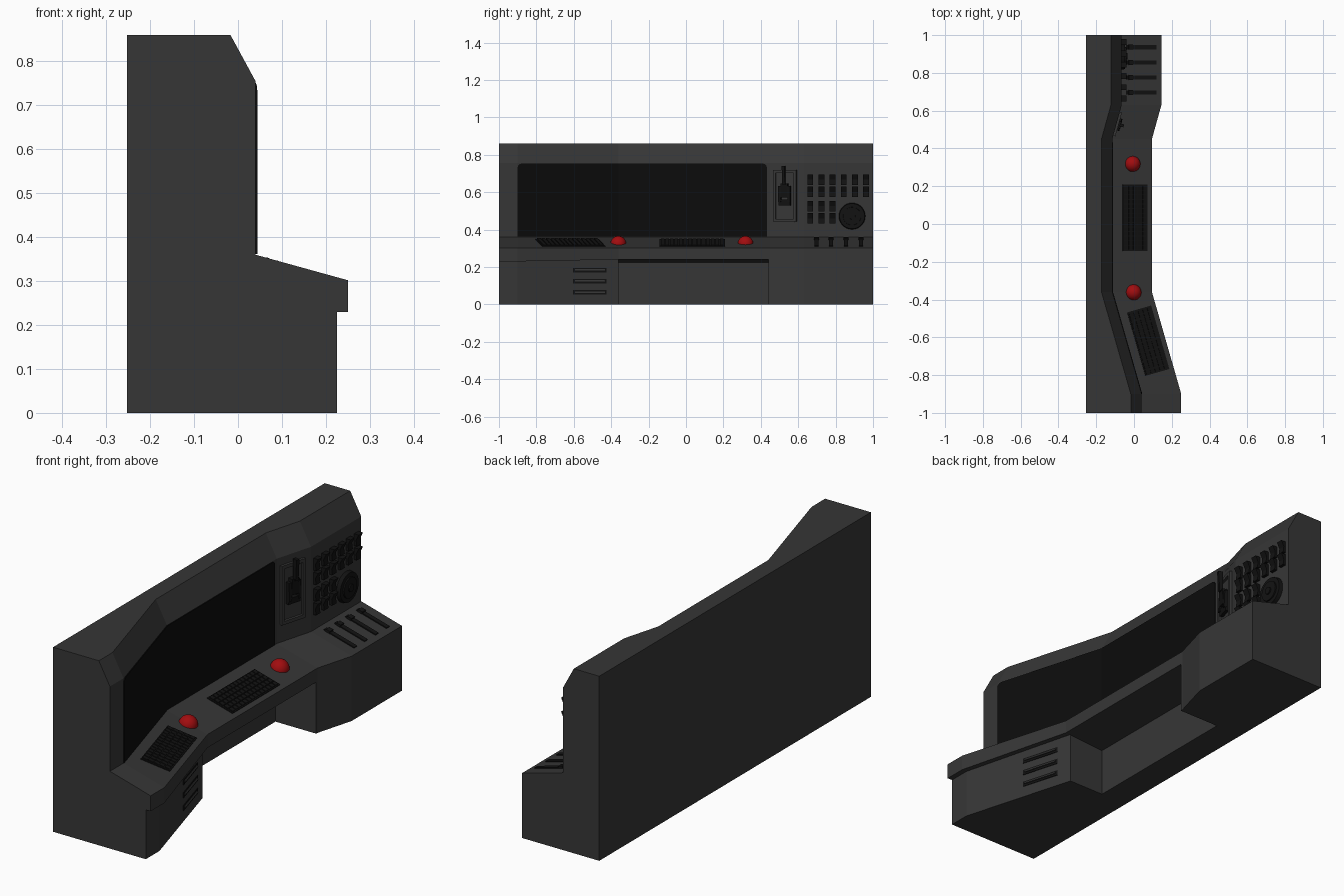
import bpy, bmesh, math
from mathutils import Matrix, Vector

if "Cube" in bpy.data.objects:
    bpy.data.objects.remove(bpy.data.objects["Cube"])


def material(name, rgb):
    m = bpy.data.materials.new(name)
    m.diffuse_color = (*rgb, 1)
    m.use_nodes = True
    m.node_tree.nodes["Principled BSDF"].inputs["Base Color"].default_value = m.diffuse_color
    return m


GREY = material("dark grey shell", (0.037, 0.037, 0.037))
BLACK = material("black plastic", (0.006, 0.006, 0.006))
GLASS = material("screen black", (0.0035, 0.0035, 0.0035))
RED = material("red button", (0.36, 0.004, 0.005))

# Bend line of the console: (y, sideways shift)
BEND = [(-1, 0), (-0.9, 0), (-0.36, -0.155), (0.45, -0.155), (0.63, -0.105), (1, -0.105)]


def bend(y):
    """Shift and slope of the bend line at y."""
    for (y0, s0), (y1, s1) in zip(BEND, BEND[1:]):
        if y <= y1:
            k = (s1 - s0) / (y1 - y0)
            return s0 + k * (y - y0), k


def basis(origin, a, b, n):
    m = Matrix((a, b, n)).transposed().to_4x4()
    m.translation = origin
    return m


def wall_frame(y, z, x=0.04):
    s, k = bend(y)
    t = Vector((k, 1, 0)).normalized()
    return basis((x + s, y, z), t, Vector((0, 0, 1)), Vector((t.y, -t.x, 0)))


def desk_frame(y, u):
    s, k = bend(y)
    t = Vector((k, 1, 0)).normalized()
    w = Vector((t.y, -t.x, -0.276 / t.y)).normalized()
    return basis((0.04 + s + u, y, 0.36 - 0.276 * u), t, -w, w.cross(t))


def finish(name, bm, mat, smooth=False):
    bmesh.ops.recalc_face_normals(bm, faces=bm.faces)
    me = bpy.data.meshes.new(name)
    bm.to_mesh(me)
    bm.free()
    me.materials.append(mat)
    ob = bpy.data.objects.new(name, me)
    bpy.context.collection.objects.link(ob)
    if smooth:
        bpy.context.view_layer.objects.active = ob
        ob.select_set(True)
        bpy.ops.object.shade_smooth_by_angle(angle=math.radians(35))
        ob.select_set(False)
    return ob


def blocks(name, items, mat):
    """items: (frame, a, b, width, height, top at lower edge, top at upper edge, base)"""
    bm = bmesh.new()
    for frame, a, b, w, h, lo, hi, base in items:
        v = bmesh.ops.create_cube(bm, size=1)["verts"]
        for p in v:
            top = hi if p.co.y > 0 else lo
            p.co = frame @ Vector((a + p.co.x * w, b + p.co.y * h, top if p.co.z > 0 else base))
    return finish(name, bm, mat)


# Console shell: one profile lofted along the bend, with a knee recess in the middle
stations = [(-1, 'L'), (-0.9, 'L'), (-0.36, 'L'), (-0.36, 'M'),
            (0.44, 'M'), (0.44, 'R'), (0.45, 'R'), (0.63, 'R'), (1, 'R')]
bm = bmesh.new()
rings = []
for y, part in stations:
    s = bend(y)[0]
    cab = {'L': 0.225 + s, 'M': -0.115, 'R': 0.25 + s}[part]
    lip = 0.23 if y < -0.8 else 0.24
    back_lip = 0.225 if part == 'M' else lip
    prof = [(-0.253, 0), (-0.253, 0.86), (-0.017 + s, 0.86), (0.04 + s, 0.755), (0.04 + s, 0.36),
            (0.25 + s, 0.302), (0.25 + s, lip), (cab, back_lip), (cab, 0)]
    rings.append([bm.verts.new((x, y, z)) for x, z in prof])
for r, q in zip(rings, rings[1:]):
    for i in range(len(r)):
        j = (i + 1) % len(r)
        bm.faces.new((r[i], r[j], q[j], q[i]))
bm.faces.new(rings[0])
bm.faces.new(rings[-1])
bmesh.ops.remove_doubles(bm, verts=bm.verts, dist=1e-5)
bmesh.ops.dissolve_degenerate(bm, edges=bm.edges, dist=1e-5)
finish("console_shell", bm, GREY)

# Screens: two thin plates with rounded outer top corners
for name, y0, y1, outer in (("screen_side", -0.9, -0.36, -1), ("screen_main", -0.36, 0.432, 1)):
    pts = [(y0, 0.362), (y1, 0.362)]
    r, ztop = 0.02, 0.753
    arc = [(math.cos(t) * r - r, math.sin(t) * r - r) for t in (0, math.pi / 6, math.pi / 3, math.pi / 2)]
    if outer > 0:
        pts += [(y1 + a, ztop + b) for a, b in arc] + [(y0, ztop)]
    else:
        pts += [(y1, ztop)] + [(y0 - a, ztop + b) for a, b in reversed(arc)]
    bm = bmesh.new()
    front = bm.faces.new([bm.verts.new((0.044 + bend(y)[0], y, z)) for y, z in pts])
    ext = bmesh.ops.extrude_face_region(bm, geom=[front])["geom"]
    bmesh.ops.translate(bm, vec=(-0.008, 0, 0), verts=[g for g in ext if isinstance(g, bmesh.types.BMVert)])
    finish(name, bm, GLASS)

# Keyboards: base plate and rows of keys
for name, y, u in (("keyboard_main", 0.033, 0.12), ("keyboard_side", -0.618, 0.116)):
    f = desk_frame(y, u)
    blocks(name + "_base", [(f, 0, 0, 0.35, 0.136, 0.004, 0.004, -0.004)], BLACK)
    blocks(name + "_keys", [(f, (i - 6.5) * 0.0243, (j - 2) * 0.026, 0.020, 0.021, 0.007, 0.009, 0)
                            for i in range(14) for j in range(5)], BLACK)

# Red dome buttons
for i, (x, y) in enumerate(((-0.003, -0.362), (-0.008, 0.318))):
    bm = bmesh.new()
    bmesh.ops.create_uvsphere(bm, u_segments=24, v_segments=14, radius=0.042,
                              matrix=Matrix.Translation((x, y, 0.324)))
    finish(f"dome_button_{i + 1}", bm, RED, True)

# Slider slots on the right of the desk
slots, knobs = [], []
for y in (0.697, 0.775, 0.855, 0.936):
    f = desk_frame(y, 0.104)
    slots.append((f, 0, 0, 0.022, 0.162, 0.005, 0.005, -0.003))
    knobs.append((f, 0, 0.06, 0.026, 0.022, 0.012, 0.012, 0))
blocks("slider_slots", slots, BLACK)
blocks("slider_knobs", knobs, BLACK)

# Rocker switches on the right wall
rockers = []
for i in range(6):
    for j, z in enumerate((0.667, 0.602, 0.525, 0.46)):
        if j < 2 or i < 3:
            f = wall_frame(0.664 + 0.0598 * i, z)
            rockers.append((f, 0, 0.014, 0.031, 0.028, 0.010, 0.024, -0.004))
            rockers.append((f, 0, -0.014, 0.031, 0.028, 0.014, 0.010, -0.004))
blocks("rocker_switches", rockers, BLACK)

# Round dial: stepped discs
bm = bmesh.new()
dial = wall_frame(0.888, 0.472)
for r, h in ((0.071, 0.018), (0.05, 0.024), (0.018, 0.03)):
    bmesh.ops.create_cone(bm, cap_ends=True, segments=28, radius1=r, radius2=r * 0.95, depth=h,
                          matrix=dial @ Matrix.Translation((0, 0, h / 2)))
finish("round_dial", bm, BLACK, True)

# Lever switch: raised frame, bracket and stick
f = wall_frame(0.53, 0.58)
rim = [(f, sx * 0.058, 0, 0.014, 0.275, 0.012, 0.012, -0.004) for sx in (-1, 1)]
rim += [(f, 0, sz * 0.13, 0.11, 0.016, 0.012, 0.012, -0.004) for sz in (-1, 1)]
blocks("lever_frame", rim, GREY)
lever = [(f, sx * 0.026, 0.01, 0.014, 0.085, 0.024, 0.02, -0.004) for sx in (-1, 1)]
lever += [(f, 0, -0.035, 0.064, 0.03, 0.016, 0.02, -0.004),
          (f, 0, 0.03, 0.038, 0.075, 0.022, 0.026, -0.004),
          (f, 0, 0.11, 0.016, 0.1, 0.034, 0.04, 0.018)]
blocks("lever_switch", lever, BLACK)

# Vents on the left cabinet: dark slots with a grey slat each
vents = [wall_frame(-0.515, z, 0.225) for z in (0.064, 0.124, 0.184)]
blocks("vent_slots", [(v, 0, 0, 0.185, 0.024, 0.003, 0.003, -0.004) for v in vents], BLACK)
blocks("vent_slats", [(v, 0, 0.002, 0.165, 0.008, 0.008, 0.004, 0) for v in vents], GREY)
